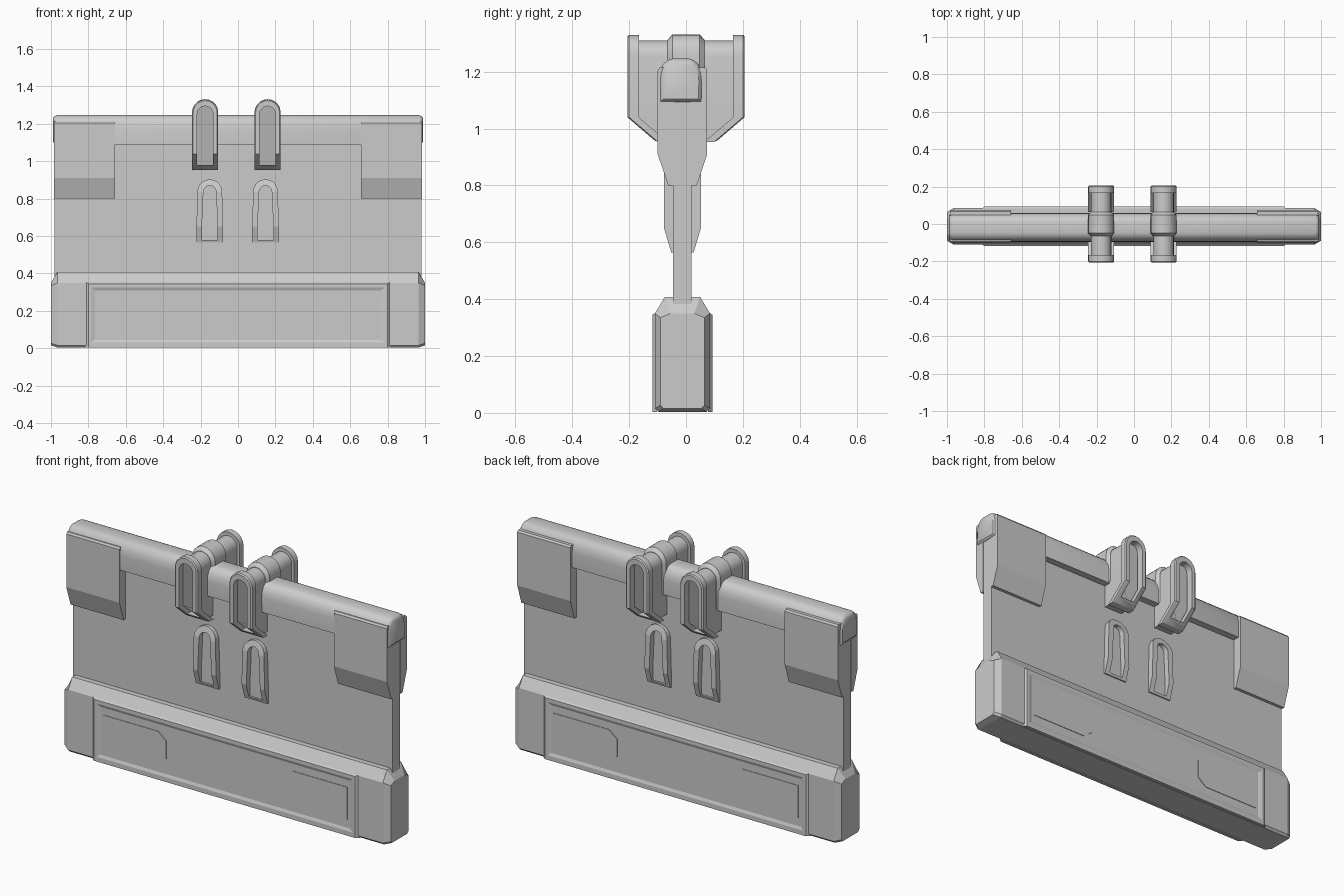
import bpy, bmesh, math

cube = bpy.data.objects.get("Cube")
if cube:
    bpy.data.objects.remove(cube, do_unlink=True)

grey = bpy.data.materials.new("plain grey")
grey.use_nodes = True
COLOUR = (0.6, 0.6, 0.6, 1)
grey.diffuse_color = COLOUR
grey.node_tree.nodes["Principled BSDF"].inputs["Base Color"].default_value = COLOUR

MID = -0.0125          # depth centre of the panel


def finish(bm, name, smooth=False):
    bmesh.ops.recalc_face_normals(bm, faces=bm.faces)
    mesh = bpy.data.meshes.new(name)
    bm.to_mesh(mesh)
    bm.free()
    mesh.materials.append(grey)
    ob = bpy.data.objects.new(name, mesh)
    bpy.context.collection.objects.link(ob)
    if smooth:
        bpy.ops.object.select_all(action='DESELECT')
        ob.select_set(True)
        bpy.context.view_layer.objects.active = ob
        bpy.ops.object.shade_smooth_by_angle(angle=math.radians(35))
    return ob


def loft(name, sections, closed=False, smooth=False):
    """Skin equal-length loops of points; cap the ends unless closed."""
    bm = bmesh.new()
    rings = [[bm.verts.new(p) for p in s] for s in sections]
    n = len(rings[0])
    pairs = list(zip(rings, rings[1:]))
    if closed:
        pairs.append((rings[-1], rings[0]))
    for a, b in pairs:
        for i in range(n):
            j = (i + 1) % n
            bm.faces.new((a[i], a[j], b[j], b[i]))
    if not closed:
        bm.faces.new(rings[0])
        bm.faces.new(rings[-1])
    return finish(bm, name, smooth)


def box(name, x0, x1, y0, y1, z0, z1):
    loft(name, [[(x, y0, z0), (x, y1, z0), (x, y1, z1), (x, y0, z1)] for x in (x0, x1)])


def along_x(profile, x):
    return [(x, y, z) for y, z in profile]


def arch(cx, half, bottom, knee, top, rx=None):
    """Round-topped outline in x and z, with a knee point on each side."""
    rx = rx or half
    spring = top - rx
    curve = [(cx + rx * math.cos(a), spring + rx * math.sin(a))
             for a in (math.pi * i / 10 for i in range(11))]
    return ([(cx - half, knee), (cx - half, bottom), (cx + half, bottom),
             (cx + half, knee)] + curve)


# Main panel
box("panel", -0.98, 0.98, -0.045, 0.02, 0.33, 1.2)


# Base block with chamfered top and tapered end caps
def base_profile(half, top, side, foot, lip):
    return [(MID + s * y, z) for s, pts in (
        (1, ((half - lip, foot), (half, foot + 0.012), (half, side), (half - 0.035, top))),
        (-1, ((half - 0.035, top), (half, side), (half, foot + 0.012), (half - lip, foot))))
        for y, z in pts]


full = base_profile(0.097, 0.408, 0.35, 0.004, 0.012)
end = base_profile(0.077, 0.35, 0.335, 0.015, 0.01)
loft("base", [along_x(p, x) for x, p in
              ((-1, end), (-0.965, full), (0.965, full), (1, end))])

# Raised band on each base side, framed around a shallow recess, with two plates
for side, label in ((-1, "front"), (1, "back")):
    def rect(x, z0, z1, out):
        return [(sx, MID + side * out, z) for sx, z in
                ((-x, z0), (x, z0), (x, z1), (-x, z1))]
    loft(label + "_base_band", [
        rect(0.82, 0.004, 0.355, 0.09), rect(0.80, 0.004, 0.345, 0.106),
        rect(0.785, 0.03, 0.325, 0.106), rect(0.765, 0.045, 0.31, 0.1)])
    for s in (-1, 1):
        outline = [(0.75, 0.09), (0.41, 0.09), (0.36, 0.13),
                   (0.36, 0.23), (0.41, 0.27), (0.75, 0.27)]
        loft(label + "_base_plate", [[(s * x, MID + side * d, z) for x, z in outline]
                                     for d in (0.098, 0.103)])

# Rounded top bar
half_bar = [(0.077, 1.09), (0.078, 1.17), (0.074, 1.2), (0.063, 1.226), (0.046, 1.241), (0.03, 1.246)]
bar = ([(MID - 0.006 + y, z) for y, z in half_bar]
       + [(MID - 0.006 - y, z) for y, z in reversed(half_bar)])


def shrunk(k):
    return [(MID + (y - MID) * k, 1.165 + (z - 1.165) * k) for y, z in bar]


loft("top_bar", [along_x(shrunk(k), x) for x, k in
                 ((-0.99, 0.8), (-0.983, 0.93), (-0.97, 1),
                  (0.97, 1), (0.983, 0.93), (0.99, 0.8))], smooth=True)

# Corner pads on both faces of the panel
pad = [(0.03, 0.8), (0.05, 0.8), (0.087, 0.91), (0.087, 1.205), (0.08, 1.215), (0.03, 1.215)]
for side, label in ((-1, "front"), (1, "back")):
    for s in (-1, 1):
        loft(label + "_corner_pad", [
            along_x([(MID + side * y, z) for y, z in pad], s * x)
            for x in (0.657, 0.983)])


# Over-bar clasps
def reach(z):
    return 0.206 - max(0, 1.04 - z) * 1.17


for cx in (-0.176, 0.158):
    outer = arch(cx, 0.07, 0.953, 1.04, 1.33)
    inner = arch(cx, 0.042, 0.98, 1.04, 1.295)
    for side, label in ((-1, "front"), (1, "back")):
        def ring(pts, back):
            return [(x, side * (reach(z) - back), z) for x, z in pts]
        loft(label + "_clasp_loop", [ring(outer, 0.04), ring(outer, 0.006),
                                     ring(arch(cx, 0.064, 0.958, 1.04, 1.324), 0),
                                     ring(inner, 0), ring(inner, 0.04)],
             closed=True, smooth=True)
    core = arch(cx, 0.055, 0.965, 1.04, 1.31)
    loft("clasp_core", [[(x, s * (reach(z) - 0.036), z) for x, z in core]
                        for s in (-1, 1)], smooth=True)
    # Collar around the middle of the clasp
    wide = arch(cx, 0.07, 1.1, 1.2, 1.332)
    slim = arch(cx, 0.056, 1.1, 1.2, 1.312)
    loft("clasp_collar", [[(x, y, z) for x, z in pts] for y, pts in
                          ((-0.065, slim), (-0.048, wide), (0.048, wide), (0.065, slim))],
         smooth=True)


# Lower slots on both faces of the panel
def rise(z):
    return 0.065 - max(0, 0.65 - z) * 0.3 - max(0, z - 0.84) * 0.25


for cx in (-0.151, 0.147):
    outer = arch(cx, 0.071, 0.565, 0.65, 0.903, 0.066)
    inner = arch(cx, 0.042, 0.578, 0.65, 0.87, 0.034)
    for side, label in ((-1, "front"), (1, "back")):
        def slot(pts, lift):
            return [(x, MID + side * (rise(z) if lift else 0.028), z) for x, z in pts]
        loft(label + "_slot_rim", [slot(outer, False), slot(outer, True),
                                   slot(inner, True), slot(inner, False)],
             closed=True)
